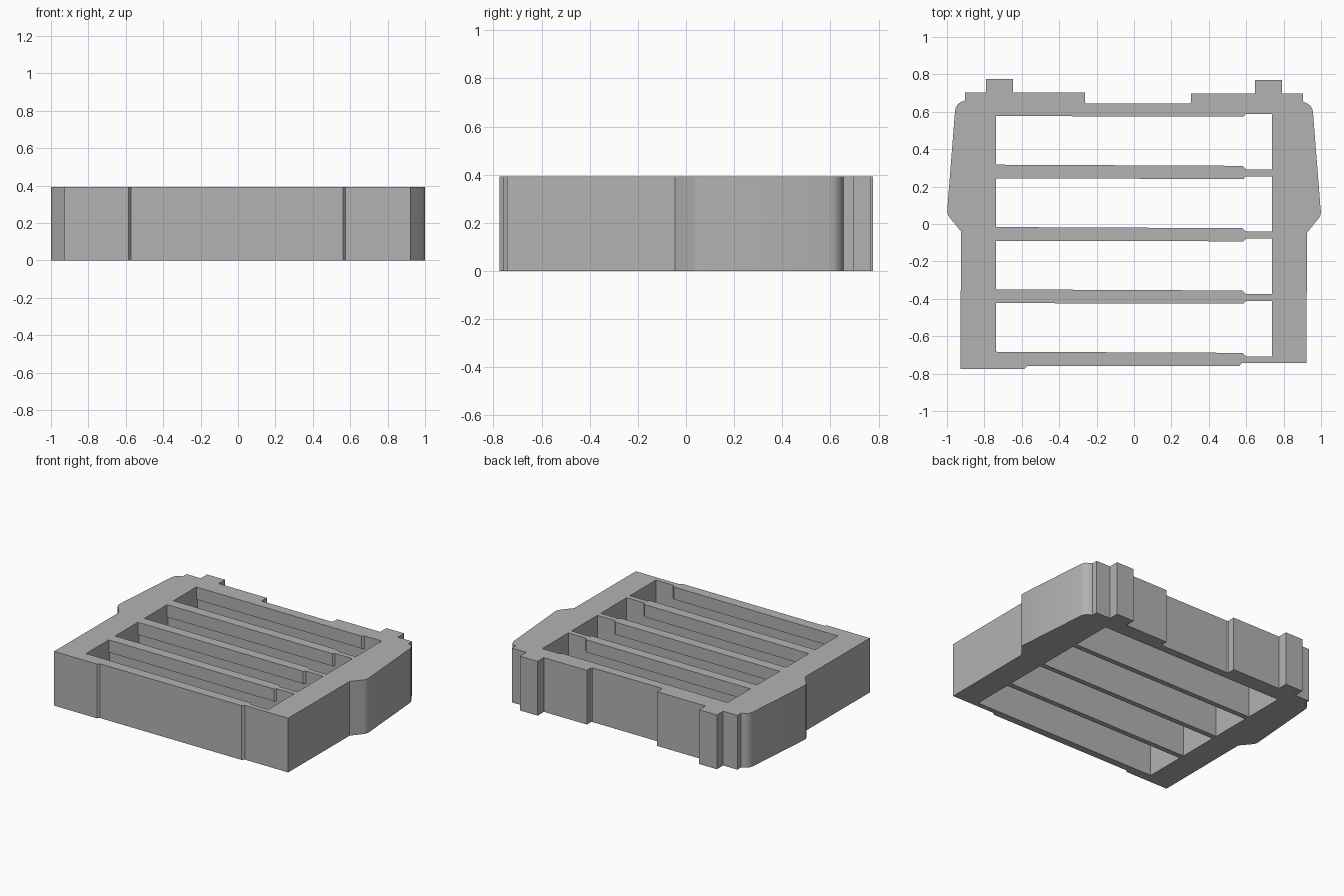
import bpy
import bmesh
import math

HEIGHT = 0.392
LIP_BASE = 0.302      # underside of the lips along the top of each rib
Y_SHIFT = -0.003

cube = bpy.data.objects.get("Cube")
if cube:
    bpy.data.objects.remove(cube, do_unlink=True)

grey = bpy.data.materials.new("plain_grey")
grey.use_nodes = True
colour = (0.45, 0.45, 0.45, 1)
grey.diffuse_color = colour
grey.node_tree.nodes["Principled BSDF"].inputs["Base Color"].default_value = colour


def prisms(name, outlines, low, high):
    """One object holding an upright prism for every outline."""
    bm = bmesh.new()
    for outline in outlines:
        base = bm.faces.new([bm.verts.new((x, y + Y_SHIFT, low)) for x, y in outline])
        top = bmesh.ops.extrude_face_region(bm, geom=[base])["geom"]
        moved = [v for v in top if isinstance(v, bmesh.types.BMVert)]
        bmesh.ops.translate(bm, verts=moved, vec=(0, 0, high - low))
    bmesh.ops.recalc_face_normals(bm, faces=bm.faces)
    mesh = bpy.data.meshes.new(name)
    bm.to_mesh(mesh)
    bm.free()
    mesh.materials.append(grey)
    obj = bpy.data.objects.new(name, mesh)
    bpy.context.collection.objects.link(obj)
    return obj


# Side outline from the waist up to the rear tab, shared by both sides
shoulder = [(0.925, -0.043), (0.987, 0.032), (0.995, 0.045), (0.999, 0.065),
            (0.957, 0.60), (0.953, 0.618), (0.943, 0.635), (0.926, 0.648),
            (0.904, 0.657), (0.904, 0.70), (0.79, 0.70), (0.79, 0.772),
            (0.648, 0.772), (0.648, 0.70)]
left_side = shoulder
right_side = [(-x, y + 0.007) for x, y in reversed(shoulder)]

front_edge = [(-0.928, -0.772), (-0.585, -0.772), (-0.573, -0.757),
              (0.562, -0.757), (0.575, -0.741), (0.922, -0.741)]
rear_recess = [(0.305, 0.70), (0.305, 0.653), (0.297, 0.647),
               (-0.255, 0.647), (-0.262, 0.653), (-0.262, 0.707)]

frame = prisms("slotted_frame", [front_edge + left_side + rear_recess + right_side], 0, HEIGHT)

# Four slots: wide below, narrowed at the top by lips that stop short of one end
END, LIP_END = 0.737, 0.592
wide, narrow = [], []
for i in range(4):
    back = 0.58 - i / 3
    front = back - 0.26
    wide.append([(-END, front - 0.025), (END, front - 0.025),
                 (END, back + 0.011), (-END, back + 0.011)])
    narrow.append([(-END, front), (LIP_END - 0.012, front - 0.006),
                   (LIP_END, front - 0.018), (LIP_END + 0.006, front - 0.025),
                   (END, front - 0.025), (END, back + 0.011),
                   (LIP_END + 0.006, back + 0.011), (LIP_END - 0.006, back - 0.003),
                   (-END, back)])

for cutter in (prisms("slot_cutter", narrow, -0.1, HEIGHT + 0.1),
               prisms("undercut_cutter", wide, -0.1, LIP_BASE)):
    cutter.hide_render = True
    cutter.hide_viewport = True
    cut = frame.modifiers.new(cutter.name, "BOOLEAN")
    cut.operation = "DIFFERENCE"
    cut.solver = "EXACT"
    cut.object = cutter

# Smooth rounded corners, crisp edges elsewhere
bpy.ops.object.select_all(action="DESELECT")
frame.select_set(True)
bpy.context.view_layer.objects.active = frame
for cut in list(frame.modifiers):
    bpy.ops.object.modifier_apply(modifier=cut.name)
for name in ("slot_cutter", "undercut_cutter"):
    bpy.data.objects.remove(bpy.data.objects[name], do_unlink=True)
bpy.ops.object.shade_smooth_by_angle(angle=math.radians(30))
